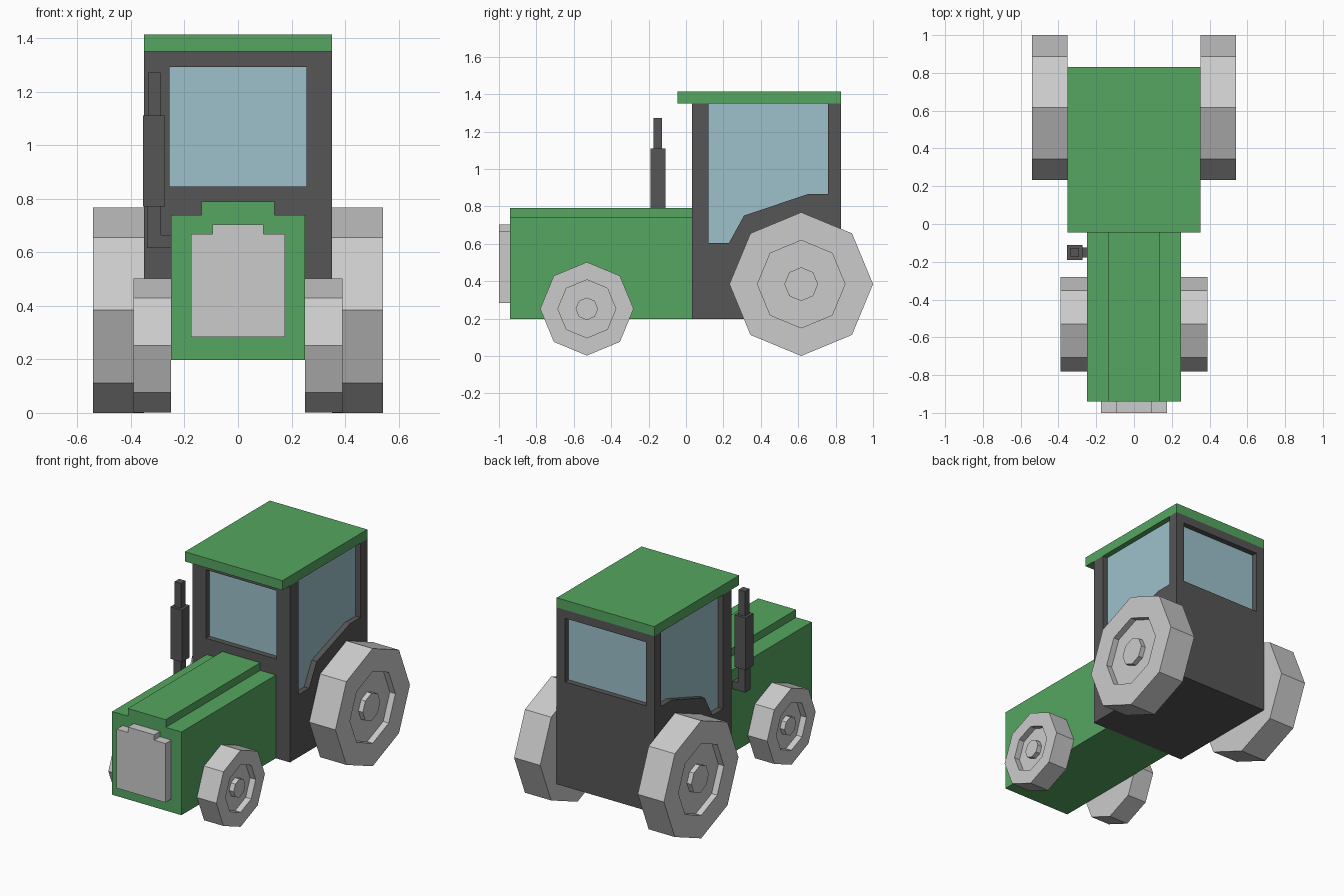
import bpy, bmesh
from math import pi

if "Cube" in bpy.data.objects:
    bpy.data.objects.remove(bpy.data.objects["Cube"])


def material(name, rgb):
    m = bpy.data.materials.new(name)
    m.diffuse_color = (*rgb, 1)
    m.use_nodes = True
    m.node_tree.nodes["Principled BSDF"].inputs["Base Color"].default_value = m.diffuse_color
    return m


GREEN = material("green_paint", (0.09, 0.38, 0.115))
DARK = material("dark_metal", (0.093, 0.093, 0.093))
GLASS = material("window_glass", (0.34, 0.53, 0.6))


def finish(name, bm, mat=None):
    bmesh.ops.recalc_face_normals(bm, faces=bm.faces[:])
    me = bpy.data.meshes.new(name)
    bm.to_mesh(me)
    bm.free()
    ob = bpy.data.objects.new(name, me)
    bpy.context.collection.objects.link(ob)
    if mat:
        me.materials.append(mat)
    return ob


def prism(name, pts, axis, a, b, mat=None):
    """Extrude a profile along x (points are y,z) or along y (points are x,z)."""
    bm = bmesh.new()
    place = (lambda p: (a, p[0], p[1])) if axis == "x" else (lambda p: (p[0], a, p[1]))
    face = bm.faces.new([bm.verts.new(place(p)) for p in pts])
    ext = bmesh.ops.extrude_face_region(bm, geom=[face], use_keep_orig=True)
    verts = [g for g in ext["geom"] if isinstance(g, bmesh.types.BMVert)]
    bmesh.ops.translate(bm, verts=verts, vec=(b - a, 0, 0) if axis == "x" else (0, b - a, 0))
    return finish(name, bm, mat)


def rect(u0, u1, v0, v1):
    return [(u0, v0), (u1, v0), (u1, v1), (u0, v1)]


def stepped(w, z0, z1, w2, z2):
    """Symmetric block outline with a raised middle."""
    half = [(w, z0), (w, z1), (w2, z1), (w2, z2)]
    return half + [(-x, z) for x, z in reversed(half)]


def wheel(name, side, y, z, inner, outer, radius, rim, hub):
    """Eight-sided lathe around x with a recessed rim and a raised hub."""
    floor, cap = outer - 0.04, outer - 0.008
    profile = [(inner, 0), (inner, radius), (outer, radius), (outer, rim),
               (floor, rim), (floor, hub), (cap, hub), (cap, 0)]
    bm = bmesh.new()
    vs = [bm.verts.new((side * x, y, z + r)) for x, r in profile]
    es = [bm.edges.new(p) for p in zip(vs, vs[1:])]
    bmesh.ops.spin(bm, geom=vs + es, cent=(0, y, z), axis=(1, 0, 0), angle=2 * pi, steps=8)
    bmesh.ops.remove_doubles(bm, verts=bm.verts[:], dist=0.0005)
    return finish(name, bm)


# Bonnet and radiator grille
prism("bonnet", stepped(0.25, 0.197, 0.74, 0.137, 0.79), "y", -0.94, 0.035, GREEN)
prism("grille", stepped(0.176, 0.283, 0.668, 0.095, 0.703), "y", -1.0, -0.935)

# Cab body and roof
W, FRONT, BACK, INSET = 0.352, 0.033, 0.83, 0.04
cab = prism("cab", rect(-W, W, 0.197, 1.35), "y", FRONT, BACK, DARK)
prism("roof", rect(-W, W, 1.35, 1.413), "y", -0.045, BACK, GREEN)

# Windows: cut a recess into the cab and set a pane at its floor
door = [(0.12, 0.605), (0.23, 0.605), (0.31, 0.75), (0.65, 0.865), (0.76, 0.865)]
side_pane = door + [(0.76, 1.35), (0.12, 1.35)]
side_cut = door + [(0.76, 1.4), (0.12, 1.4)]
front_pane = rect(-0.255, 0.255, 0.845, 1.292)
rear_pane = rect(-0.292, 0.292, 0.88, 1.295)
windows = [
    ("left_window", side_cut, side_pane, "x", -W, -1),
    ("right_window", side_cut, side_pane, "x", W, 1),
    ("front_window", front_pane, front_pane, "y", FRONT, -1),
    ("rear_window", rear_pane, rear_pane, "y", BACK, 1),
]
bpy.context.view_layer.objects.active = cab
for name, cut, pane, axis, surface, out in windows:
    floor = surface - out * INSET
    cutter = prism(name + "_cutter", cut, axis, floor, surface + out * 0.1)
    cutter.hide_render = True
    mod = cab.modifiers.new(name, "BOOLEAN")
    mod.operation, mod.solver, mod.object = "DIFFERENCE", "EXACT", cutter
    bpy.ops.object.modifier_apply(modifier=mod.name)
    bpy.data.objects.remove(cutter)
    prism(name, pane, axis, floor - out * 0.005, floor + out * 0.004, GLASS)

# Exhaust: elbow out of the bonnet, silencer and stack
elbow = [(-0.24, 0.615), (-0.34, 0.615), (-0.34, 0.78), (-0.287, 0.78),
         (-0.287, 0.665), (-0.24, 0.665)]
prism("exhaust_elbow", elbow, "y", -0.177, -0.124, DARK)
prism("exhaust_silencer", rect(-0.354, -0.272, 0.77, 1.11), "y", -0.191, -0.11, DARK)
prism("exhaust_stack", rect(-0.336, -0.29, 1.1, 1.272), "y", -0.174, -0.127, DARK)

# Wheels
for label, s in (("left", -1), ("right", 1)):
    wheel(f"{label}_rear_wheel", s, 0.616, 0.384, 0.352, 0.541, 0.384, 0.234, 0.09)
    wheel(f"{label}_front_wheel", s, -0.53, 0.252, 0.25, 0.39, 0.25, 0.155, 0.06)
